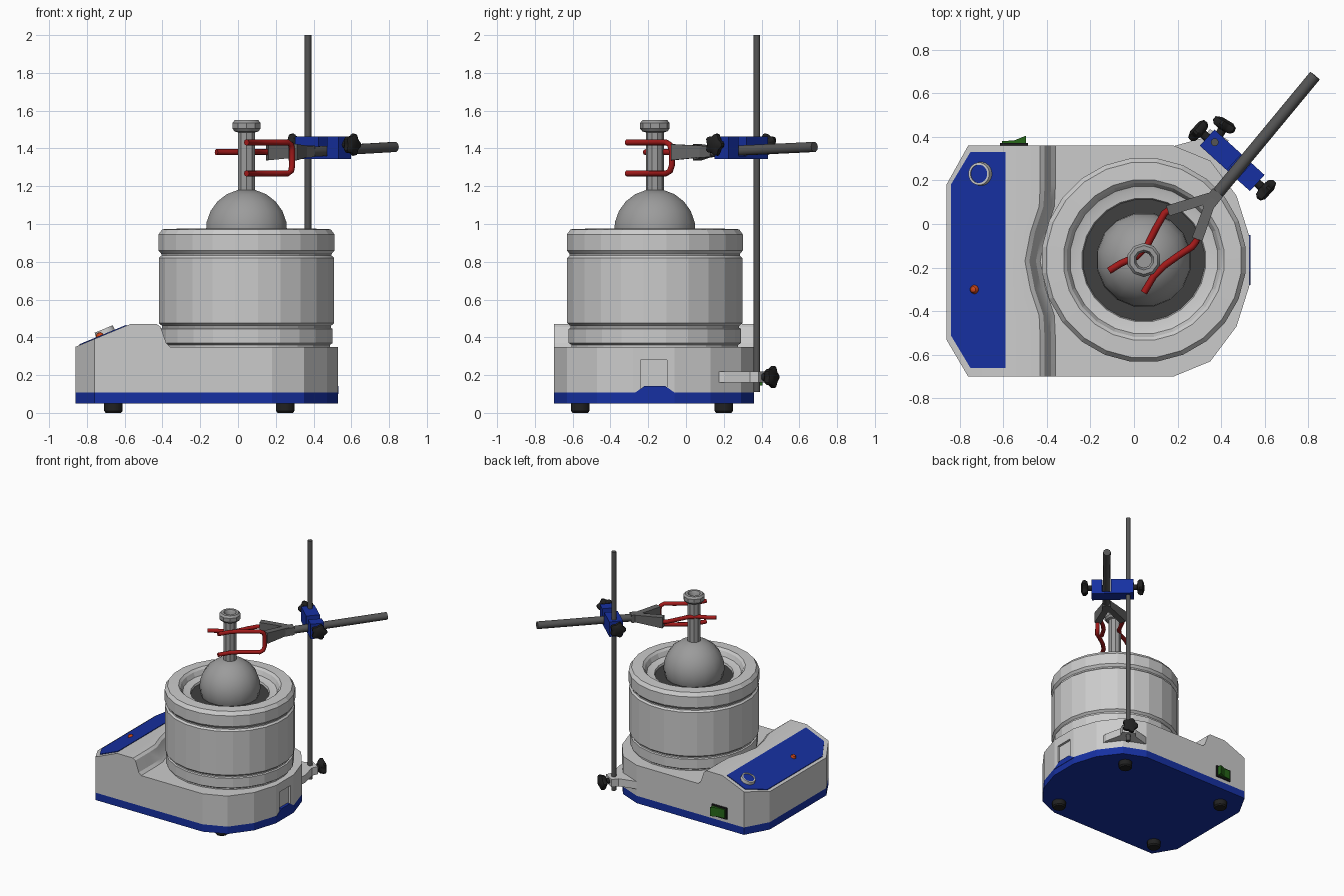
import bpy, bmesh
from math import sin, cos, pi, radians
from mathutils import Vector, Quaternion

if "Cube" in bpy.data.objects:
    bpy.data.objects.remove(bpy.data.objects["Cube"])

COLS = {'blue': (0.008, 0.03, 0.36), 'red': (0.36, 0.01, 0.01), 'black': (0.015, 0.015, 0.015),
        'steel': (0.09, 0.09, 0.09), 'clampgrey': (0.13, 0.13, 0.13), 'green': (0.02, 0.14, 0.01),
        'glass': (0.33, 0.33, 0.33), 'orange': (0.6, 0.06, 0.01), 'shell': (0.6, 0.6, 0.6),
        'bowl': (0.05, 0.05, 0.05)}
MATS = {}
for k, c in COLS.items():
    MATS[k] = bpy.data.materials.new(k)
    MATS[k].diffuse_color = (*c, 1)


def loft(name, rings, col='shell', caps=True, smooth=0):
    """Skin a list of closed rings of points."""
    bm = bmesh.new()
    vs = [[bm.verts.new(p) for p in r] for r in rings]
    n = len(rings[0])
    for a, b in zip(vs, vs[1:]):
        for i in range(n):
            j = (i + 1) % n
            bm.faces.new((a[i], a[j], b[j], b[i]))
    if caps:
        bm.faces.new(vs[0][::-1])
        bm.faces.new(vs[-1])
    bmesh.ops.recalc_face_normals(bm, faces=bm.faces)
    me = bpy.data.meshes.new(name)
    bm.to_mesh(me)
    bm.free()
    ob = bpy.data.objects.new(name, me)
    bpy.context.collection.objects.link(ob)
    me.materials.append(MATS[col])
    if smooth:
        bpy.ops.object.select_all(action='DESELECT')
        ob.select_set(True)
        bpy.context.view_layer.objects.active = ob
        bpy.ops.object.shade_smooth_by_angle(angle=radians(smooth))
    return ob


def prism(name, pts, z0, z1, col='shell'):
    return loft(name, [[(x, y, z) for x, y in pts] for z in (z0, z1)], col)


def lathe(name, prof, n, at, col='shell', axis=(0, 0, 1), lobes=0, smooth=35, caps=True):
    """Revolve (radius, height) points round an axis; lobes gives a grip shape."""
    q = Vector(axis).to_track_quat('Z', 'Y')
    rings = []
    for r, h in prof:
        ring = []
        for i in range(n):
            a = 2 * pi * (i + 0.5) / n
            k = r * (1 + (0.14 * cos(lobes * a) if lobes and r > 0.03 else 0))
            ring.append(Vector(at) + q @ Vector((k * cos(a), k * sin(a), h)))
        rings.append(ring)
    return loft(name, rings, col, caps, smooth)


def tube(name, pts, r, col, n=8):
    pts = [Vector(p) for p in pts]
    d = (pts[1] - pts[0]).normalized()
    q = d.to_track_quat('Z', 'Y')
    rings = []
    for i, p in enumerate(pts):
        t = (pts[min(i + 1, len(pts) - 1)] - pts[max(i - 1, 0)]).normalized()
        q = d.rotation_difference(t) @ q
        d = t
        rings.append([p + q @ Vector((r * cos(2 * pi * k / n), r * sin(2 * pi * k / n), 0)) for k in range(n)])
    return loft(name, rings, col, True, 50)


def beam(name, p, q, w0, w1, h0, h1, col):
    """Tapered horizontal bar from p to q."""
    p, q = Vector(p), Vector(q)
    d = (q - p).normalized()
    s, u = d.cross(Vector((0, 0, 1))).normalized(), Vector((0, 0, 1))
    return loft(name, [[c + s * w * i / 2 + u * h * j / 2 for i, j in ((-1, -1), (1, -1), (1, 1), (-1, 1))]
                       for c, w, h in ((p, w0, h0), (q, w1, h1))], col)


def knob(name, at, axis):
    lathe(name, [(0.02, -0.02), (0.02, 0.02), (0.042, 0.025), (0.054, 0.04), (0.052, 0.06), (0.03, 0.072)],
          30, at, 'black', axis, 5, 40)


# base shell and blue bottom tray
half = [(0.18, -0.53), (0.35, -0.46), (0.47, -0.30), (0.53, -0.11)]
outline = [(-0.86, 0.18), (-0.86, -0.53), (-0.76, -0.70)] + [(x, y - 0.17) for x, y in half] + \
          [(x, -y - 0.17) for x, y in half[::-1]] + [(-0.76, 0.36)]
shell = prism('base_shell', outline, 0.108, 0.35)
prism('base_tray', outline, 0.05, 0.108, 'blue')

# recess in the right wall with blue lip
cut = prism('recess_cutter', [(0.512, -0.24), (0.6, -0.24), (0.6, -0.10), (0.512, -0.10)], 0.09, 0.28)
cut.hide_render = True
m = shell.modifiers.new('recess', 'BOOLEAN')
m.operation, m.object, m.solver = 'DIFFERENCE', cut, 'EXACT'
bpy.context.view_layer.objects.active = shell
bpy.ops.object.modifier_apply(modifier='recess')
bpy.data.objects.remove(cut)
loft('recess_lip', [[(x, y, z) for y, z in ((-0.28, 0.10), (-0.05, 0.10), (-0.11, 0.142), (-0.22, 0.142))]
                    for x in (0.505, 0.533)], 'blue')

# feet
for x in (-0.66, 0.25):
    for y in (-0.56, 0.20):
        lathe('foot', [(0.042, 0), (0.05, 0.01), (0.05, 0.055)], 12, (x, y, 0), 'black')


# raised control console, hollowed round the vessel
def slope(x):
    return 0.35 + (x + 0.86) * 0.12 / 0.29


rings = []
for y, xl, e in ((-0.70, -0.76, -0.43), (-0.53, -0.86, -0.43), (-0.42, -0.86, -0.435), (-0.30, -0.86, -0.475),
                 (-0.17, -0.86, -0.50), (-0.04, -0.86, -0.475), (0.08, -0.86, -0.435), (0.18, -0.86, -0.43),
                 (0.36, -0.76, -0.43)):
    rings.append([(xl, y, 0.345), (xl, y, slope(xl)), (-0.57, y, 0.47), (e, y, 0.47),
                  (e + 0.02, y, 0.455), (e + 0.05, y, 0.37), (e + 0.075, y, 0.345)])
loft('control_console', rings, smooth=25)

# sloped panel, dial and lamp
panel = [(-0.84, 0.18), (-0.84, -0.51), (-0.75, -0.66), (-0.59, -0.66), (-0.59, 0.33), (-0.75, 0.33)]
loft('control_panel', [[(x, y, slope(x) + h) for x, y in panel] for h in (-0.01, 0.005)], 'blue')
up = (-0.382, 0, 0.924)
dial = (-0.70, 0.23, slope(-0.70))
lathe('dial_ring', [(0.055, 0), (0.052, 0.03), (0.042, 0.03), (0.042, 0.01)], 20, dial, 'shell', up)
lathe('dial_cap', [(0.042, 0), (0.042, 0.024)], 20, dial, 'blue', up)
lathe('lamp', [(0.021, 0), (0.02, 0.01), (0.013, 0.02), (0.004, 0.023)], 12, (-0.73, -0.30, slope(-0.73)), 'orange', up)

# rocker switch on the back
prism('switch_frame', [(-0.615, 0.35), (-0.485, 0.35), (-0.485, 0.372), (-0.615, 0.372)], 0.135, 0.225, 'black')
prism('switch_rocker', [(-0.605, 0.36), (-0.495, 0.36), (-0.495, 0.405), (-0.55, 0.383), (-0.605, 0.38)],
      0.145, 0.215, 'green')

# heating vessel
C = (0.045, -0.165, 0)
lathe('vessel', [(0.445, 0.34), (0.445, 0.36), (0.46, 0.37), (0.46, 0.445), (0.45, 0.45), (0.45, 0.46), (0.468, 0.475),
                 (0.468, 0.82), (0.455, 0.832), (0.455, 0.842), (0.47, 0.86), (0.47, 0.945), (0.45, 0.972),
                 (0.37, 0.975), (0.355, 0.96), (0.34, 0.925), (0.325, 0.92), (0.285, 0.915), (0.28, 0.90)],
      24, C, smooth=12, caps=False)
lathe('heating_bowl', [(0.28 * cos(a), 0.90 - 0.28 * sin(a)) for a in [i * pi / 16 for i in range(8)]] + [(0.02, 0.62)],
      24, C, 'bowl')

# round flask
lathe('flask_bulb', [(0.22 * sin(a), 0.965 - 0.22 * cos(a)) for a in [0.06 + i * (pi - 0.28) / 10 for i in range(11)]],
      16, C, 'glass')
lathe('flask_neck', [(0.048, 1.12), (0.048, 1.485), (0.066, 1.49), (0.078, 1.505), (0.078, 1.535), (0.066, 1.55),
                     (0.046, 1.55), (0.036, 1.53), (0.036, 1.25)], 10, C, 'glass')

# stand rod and its socket on the base
tube('stand_rod', [(0.37, 0.375, 0.11), (0.37, 0.375, 2.0)], 0.018, 'steel', 10)
d = Vector((0.325, 0.54, 0)).normalized()
s = Vector((d.y, -d.x, 0))
c = Vector(C)
prism('rod_socket', [(c + d * u + s * w).to_2d() for u, w in
                     ((0.42, -0.19), (0.52, -0.15), (0.62, -0.055), (0.67, -0.05),
                      (0.67, 0.05), (0.62, 0.055), (0.52, 0.15), (0.42, 0.19))], 0.16, 0.22)
knob('socket_knob', c + d * 0.675 + Vector((0, 0, 0.19)), d)

# boss head gripping rod and arm, slotted at the top for the arm
b = Vector((0.74, -0.67, 0)).normalized()
t = Vector((0.67, 0.74, 0)).normalized()
B = Vector((0.45, 0.292, 0))
prof = [(-0.155, 1.345), (0.155, 1.345), (0.155, 1.463), (0.075, 1.463), (0.075, 1.36),
        (0.012, 1.36), (0.012, 1.463), (-0.155, 1.463)]
loft('boss_head', [[B + b * u + t * w + Vector((0, 0, z)) for u, z in prof] for w in (-0.05, 0.05)], 'blue')
for sgn in (-1, 1):
    knob('boss_knob', B + b * sgn * 0.16 + Vector((0, 0, 1.42)), b * sgn)

# clamp arm, hub and two jaws
tube('clamp_arm', [(0.35, 0.10, 1.38), (0.83, 0.68, 1.408)], 0.028, 'steel', 10)
beam('clamp_hub', (0.33, 0.075, 1.38), (0.385, 0.145, 1.385), 0.06, 0.06, 0.06, 0.06, 'clampgrey')
beam('jaw_left', (0.36, 0.125, 1.385), (0.155, 0.06, 1.38), 0.045, 0.05, 0.055, 0.085, 'clampgrey')
beam('jaw_right', (0.36, 0.125, 1.385), (0.29, -0.07, 1.38), 0.045, 0.05, 0.055, 0.085, 'clampgrey')

# red gripping fingers: a single one and a U-shaped pair
tube('finger_single', [(0.17, 0.07, 1.38), (0.14, 0.05, 1.38), (0.10, -0.02, 1.38), (0.06, -0.10, 1.38),
                       (0.01, -0.15, 1.38), (-0.06, -0.18, 1.38), (-0.115, -0.215, 1.38)], 0.016, 'red')
path = [(0.045, -0.315), (0.09, -0.24), (0.14, -0.19), (0.21, -0.14), (0.265, -0.105)]
tube('finger_fork', [(x, y, 1.432) for x, y in path] + [(0.281, -0.085, 1.42), (0.287, -0.075, 1.39),
     (0.287, -0.075, 1.31), (0.281, -0.085, 1.28)] + [(x, y, 1.268) for x, y in path[::-1]], 0.016, 'red')

for m in bpy.data.materials:
    if m.users and not m.is_grease_pencil:
        m.use_nodes = True
        m.node_tree.nodes["Principled BSDF"].inputs["Base Color"].default_value = m.diffuse_color
